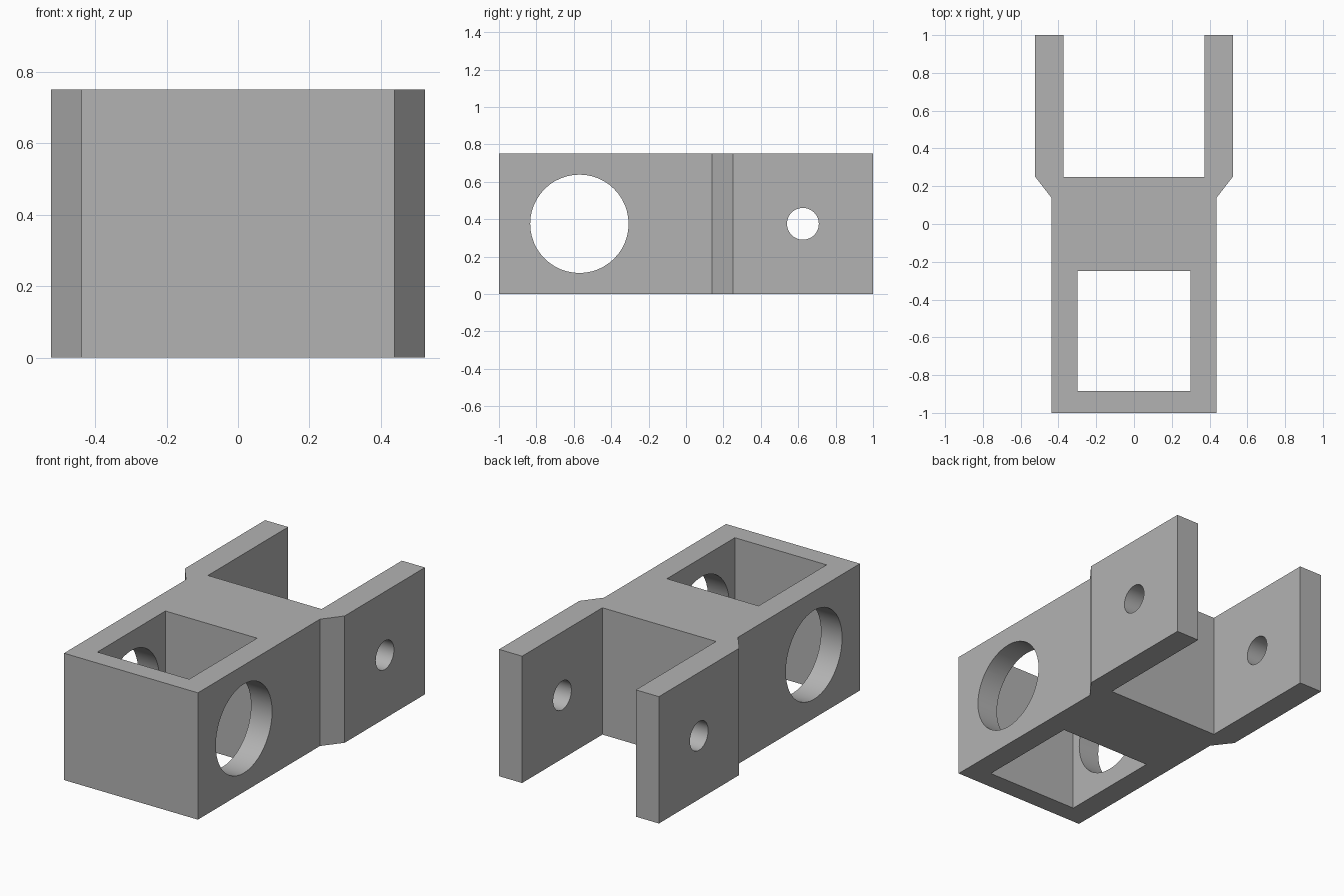
import bpy
import bmesh
import math

cube = bpy.data.objects.get("Cube")
if cube:
    bpy.data.objects.remove(cube, do_unlink=True)

HEIGHT = 0.75
MID = HEIGHT / 2

grey = bpy.data.materials.new("plain_grey")
grey.use_nodes = True
colour = (0.45, 0.45, 0.45, 1)
grey.diffuse_color = colour
grey.node_tree.nodes["Principled BSDF"].inputs["Base Color"].default_value = colour


def extrude_outline(name, outline, z0, z1):
    """Solid prism from a plan outline."""
    bm = bmesh.new()
    face = bm.faces.new([bm.verts.new((x, y, z0)) for x, y in outline])
    result = bmesh.ops.extrude_face_region(bm, geom=[face])
    verts = [g for g in result["geom"] if isinstance(g, bmesh.types.BMVert)]
    bmesh.ops.translate(bm, verts=verts, vec=(0, 0, z1 - z0))
    bmesh.ops.recalc_face_normals(bm, faces=bm.faces)
    mesh = bpy.data.meshes.new(name)
    bm.to_mesh(mesh)
    bm.free()
    mesh.materials.append(grey)
    obj = bpy.data.objects.new(name, mesh)
    bpy.context.collection.objects.link(obj)
    return obj


def cross_drill(name, y, radius):
    """Cylinder cutter running along x."""
    bpy.ops.mesh.primitive_cylinder_add(vertices=48, radius=radius, depth=2,
                                        location=(0, y, MID),
                                        rotation=(0, math.pi / 2, 0))
    obj = bpy.context.object
    obj.name = name
    obj.data.materials.append(grey)
    return obj


# Clevis body: half outline of block, flared shoulder and prong, then mirrored
half = [(0.438, -1), (0.438, 0.14), (0.523, 0.25), (0.523, 1), (0.372, 1), (0.372, 0.25)]
outline = half + [(-x, y) for x, y in reversed(half)]
body = extrude_outline("clevis_body", outline, 0, HEIGHT)

# Vertical pocket, large cross bore and small pin holes
pocket = [(-0.3, -0.885), (0.3, -0.885), (0.3, -0.25), (-0.3, -0.25)]
cutters = [
    extrude_outline("pocket_cutter", pocket, -0.2, HEIGHT + 0.2),
    cross_drill("bore_cutter", -0.57, 0.263),
    cross_drill("pin_hole_cutter", 0.625, 0.085),
]
bpy.context.view_layer.objects.active = body
for cutter in cutters:
    cutter.hide_render = True
    mod = body.modifiers.new(cutter.name, 'BOOLEAN')
    mod.operation = 'DIFFERENCE'
    mod.solver = 'EXACT'
    mod.object = cutter
    bpy.ops.object.modifier_apply(modifier=mod.name)
for cutter in cutters:
    bpy.data.objects.remove(cutter, do_unlink=True)

# Smooth bores, crisp edges
bpy.ops.object.select_all(action='DESELECT')
body.select_set(True)
bpy.context.view_layer.objects.active = body
bpy.ops.object.shade_smooth_by_angle(angle=math.radians(30))
